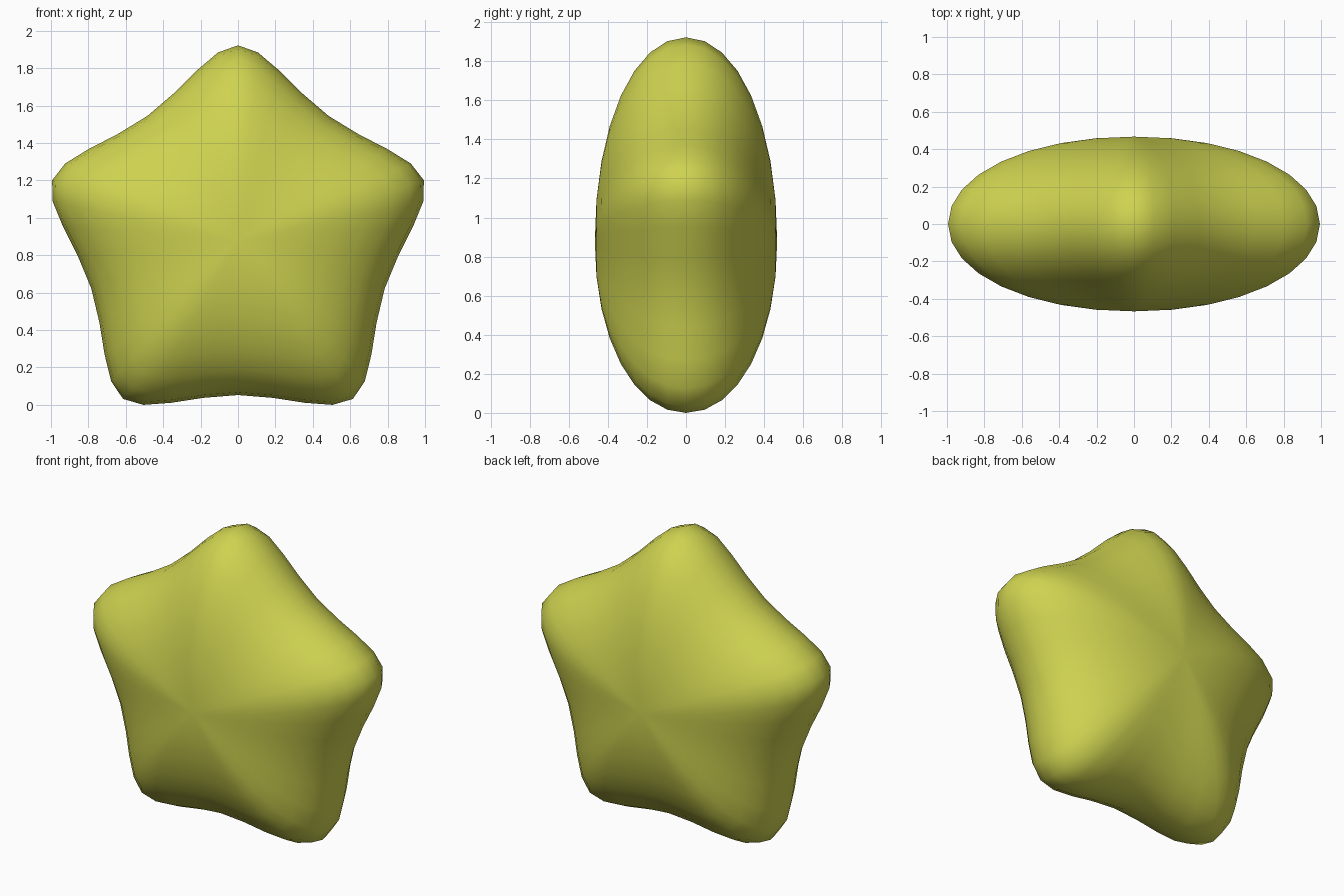
import bpy, bmesh
from math import sin, cos, pi

if "Cube" in bpy.data.objects:
    bpy.data.objects.remove(bpy.data.objects["Cube"])

TIP, VALLEY = 1.276, 0.721      # control star radii, smoothed by a cubic B-spline
CENTRE_Z, HALF_DEPTH = 0.885, 0.467
STEPS, RINGS = 4, 16            # points per control edge, rings from front to back
POWER = 2 / 2.06                # very slightly fuller than an ellipse


def control(i):
    r = TIP if i % 2 == 0 else VALLEY
    a = i * pi / 5
    return r * sin(a), r * cos(a)


def spline(i, t):
    w = ((1 - t) ** 3 / 6, (3 * t**3 - 6 * t**2 + 4) / 6,
         (-3 * t**3 + 3 * t**2 + 3 * t + 1) / 6, t**3 / 6)
    pts = [control(i + k) for k in (-1, 0, 1, 2)]
    return tuple(sum(w[k] * pts[k][c] for k in range(4)) for c in (0, 1))


# Rounded star outline
outline = [spline(i, s / STEPS) for i in range(10) for s in range(STEPS)]
n = len(outline)

# Puffy body: scaled outlines following a rounded depth profile
bm = bmesh.new()
front = bm.verts.new((0, -HALF_DEPTH, CENTRE_Z))
back = bm.verts.new((0, HALF_DEPTH, CENTRE_Z))
rings = []
for j in range(1, RINGS):
    a = pi * j / RINGS
    scale = sin(a) ** POWER
    y = -HALF_DEPTH * abs(cos(a)) ** POWER * (1 if j <= RINGS / 2 else -1)
    if 2 * j == RINGS:
        y = 0
    rings.append([bm.verts.new((x * scale, y, CENTRE_Z + z * scale)) for x, z in outline])
for k in range(n):
    m = (k + 1) % n
    bm.faces.new((front, rings[0][k], rings[0][m]))
    bm.faces.new((back, rings[-1][m], rings[-1][k]))
    for a, b in zip(rings, rings[1:]):
        bm.faces.new((a[k], b[k], b[m], a[m]))
bmesh.ops.recalc_face_normals(bm, faces=bm.faces)

# Rest it on the ground
low = min(v.co.z for v in bm.verts)
for v in bm.verts:
    v.co.z -= low
for f in bm.faces:
    f.smooth = True

mesh = bpy.data.meshes.new("puffy_star")
bm.to_mesh(mesh)
bm.free()
star = bpy.data.objects.new("puffy_star", mesh)
bpy.context.collection.objects.link(star)

mat = bpy.data.materials.new("yellow_green")
mat.diffuse_color = (0.62, 0.65, 0.08, 1)
mat.use_nodes = True
mat.node_tree.nodes["Principled BSDF"].inputs["Base Color"].default_value = mat.diffuse_color
mesh.materials.append(mat)
